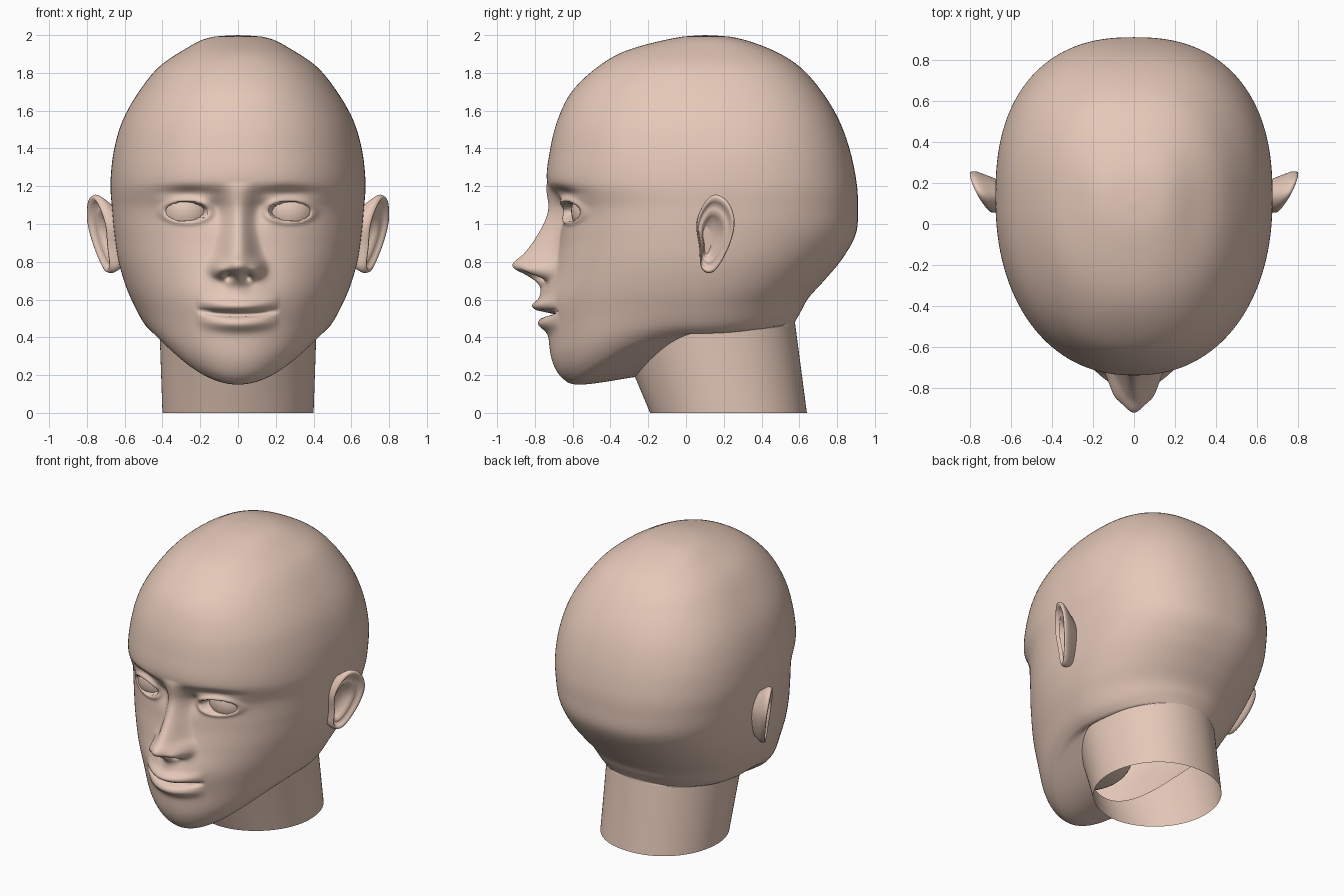
import bpy, bmesh, math
from math import sin, cos, pi, exp

if "Cube" in bpy.data.objects:
    bpy.data.objects.remove(bpy.data.objects["Cube"])

skin = bpy.data.materials.new("skin")
skin.diffuse_color = (0.78, 0.58, 0.48, 1)
skin.use_nodes = True
skin.node_tree.nodes["Principled BSDF"].inputs["Base Color"].default_value = skin.diffuse_color


def catmull(p0, p1, p2, p3, t):
    return [0.5 * (2*b + (c-a)*t + (2*a-5*b+4*c-d)*t*t + (3*b-a-3*c+d)*t**3)
            for a, b, c, d in zip(p0, p1, p2, p3)]


def table(pts, z):
    """Smooth lookup in a list of (z, value) with z falling."""
    if z >= pts[0][0]:
        return pts[0][1]
    if z <= pts[-1][0]:
        return pts[-1][1]

    def slope(i):
        a, b = pts[max(i-1, 0)], pts[min(i+1, len(pts)-1)]
        return (b[1]-a[1]) / (b[0]-a[0])
    for i in range(len(pts)-1):
        (z0, v0), (z1, v1) = pts[i], pts[i+1]
        if z >= z1:
            d = z1 - z0
            t = (z - z0) / d
            return ((2*t**3-3*t*t+1)*v0 + (t**3-2*t*t+t)*d*slope(i)
                    + (3*t*t-2*t**3)*v1 + (t**3-t*t)*d*slope(i+1))


def smooth(a, b, v):
    t = min(max((v-a)/(b-a), 0), 1)
    return t*t*(3-2*t)


def make(name, rings, mirror=False, cap=False):
    """Skin closed rings of points into one smooth object."""
    bm = bmesh.new()
    vs = [[bm.verts.new(p) for p in r] for r in rings]
    n = len(rings[0])
    for a, b in zip(vs, vs[1:]):
        for i in range(n):
            j = (i+1) % n
            bm.faces.new((a[i], b[i], b[j], a[j]))
    if cap:
        bm.faces.new(vs[-1])
    bmesh.ops.remove_doubles(bm, verts=bm.verts, dist=1e-5)
    bmesh.ops.recalc_face_normals(bm, faces=bm.faces)
    me = bpy.data.meshes.new(name)
    bm.to_mesh(me)
    bm.free()
    return finish(bpy.data.objects.new(name, me), mirror)


def finish(ob, mirror=False):
    bpy.context.scene.collection.objects.link(ob)
    ob.data.materials.append(skin)
    ob.data.shade_smooth()
    if mirror:
        m = ob.modifiers.new("mirror", 'MIRROR')
        ref = bpy.data.objects.get("head")
        m.mirror_object = ref
    return ob


# Head rings: front z, front y, side z, side y, half width, back z, back y
ROWS = [
    (2.00, .10, 2.00, .10, .00, 2.00, .10),
    (1.985, -.06, 1.985, .12, .16, 1.985, .27),
    (1.92, -.31, 1.92, .12, .29, 1.92, .46),
    (1.83, -.47, 1.83, .12, .42, 1.83, .605),
    (1.70, -.605, 1.70, .12, .525, 1.70, .72),
    (1.55, -.68, 1.55, .12, .61, 1.55, .81),
    (1.39, -.72, 1.39, .13, .657, 1.39, .868),
    (1.22, -.735, 1.22, .13, .675, 1.22, .903),
    (1.08, -.67, 1.08, .12, .667, 1.09, .91),
    (.92, -.675, .95, .10, .655, .95, .90),
    (.76, -.705, .80, .08, .632, .82, .83),
    (.60, -.735, .66, .06, .59, .71, .74),
    (.44, -.73, .55, .04, .54, .61, .65),
    (.28, -.71, .47, .03, .495, .54, .61),
    (.18, -.65, .43, .03, .455, .49, .582),
    (.15, -.55, .42, .05, .425, .48, .578),
    (.19, -.27, .43, .10, .415, .47, .578),
]
NECK_END = (0, -.19, 0, .22, .40, 0, .64)

NOSE_H = [(1.22, 0), (1.12, .045), (1.04, .072), (.95, .11), (.84, .172), (.795, .215),
          (.765, .205), (.735, .14), (.70, .07), (.66, .02), (.60, 0)]
NOSE_W = [(1.2, .10), (1.04, .10), (.95, .115), (.84, .145), (.795, .165), (.735, .165),
          (.69, .10), (.60, .06)]


def bump(x, z, cx, cz, sx, sz, amp):
    return amp * exp(-((x-cx)/sx)**2 - ((z-cz)/sz)**2)


def features(x, z):
    """How far the face stands out toward the front at (x, z)."""
    x = abs(x)
    # nose, wings and nostrils
    u = min(x / table(NOSE_W, z), 1)
    d = table(NOSE_H, z) * 0.5 * (1 + cos(pi*u))
    d += bump(x, z, .10, .755, .042, .045, .06)
    d += bump(x, z, .05, .722, .022, .018, -.07)
    # lips and mouth slit
    d += bump(x, z, 0, .60, .18, .10, .035)
    f = max(0, 1 - (x/.22)**2)
    zm = z - .018 * (x/.2)**2
    d += f * (bump(0, zm, 0, .565, 1, .033, .048) + bump(0, zm, 0, .47, 1, .036, .045)
              + bump(0, zm, 0, .522, 1, .011, -.085))
    # brow crease, inner corner and eye opening
    d += bump(x, z, .26, 1.165, .13, .032, -.035)
    d += bump(x, z, .12, 1.08, .045, .07, -.03)
    e = math.hypot((x-.272)/.112, (z-1.067)/.052)
    d += .014 * exp(-((e-1.15)/.22)**2) - .075 * (1 - smooth(.84, 1.0, e))
    return d


SEG = 240


def ring(row, face=True):
    zf, yf, zs, ys, w, zb, yb = row
    k = smooth(.45, 1.1, zf)
    pts = []
    for i in range(SEG):
        s = 2*pi*i/SEG
        t = s - .5*sin(s)
        c, sn = cos(t), sin(t)
        n = 1.95 + .25*k if c > 0 else 2.1 + .3*k
        x = math.copysign(abs(sn)**(2/n), sn) * w
        q = abs(c)**(2/n)
        y = ys + ((yf if c > 0 else yb) - ys) * q
        z = zs + ((zf if c > 0 else zb) - zs) * c*c
        if face and c > 0 and .3 < z < 1.4 and abs(x) < .6:
            y -= features(x, z)
        pts.append((x, y, z))
    return pts


# Head
rings = []
last = len(ROWS) - 1
for i in range(last):
    steps = 5 if i < 6 else 14
    for j in range(steps):
        p = [ROWS[min(max(i+k, 0), last)] for k in (-1, 0, 1, 2)]
        rings.append(ring(catmull(*p, j/steps)))
rings.append(ring(ROWS[-1]))
make("head", rings)

# Open neck
make("neck", [ring([a + (b-a)*j/6 for a, b in zip(ROWS[-1], NECK_END)], False)
              for j in range(7)])

# Ears: one outline, scaled into back, rim, groove, ridge and bowl
OUT = [(.15, 1.155), (.22, 1.12), (.257, 1.02), (.235, .90), (.175, .78),
       (.125, .74), (.08, .77), (.07, .88), (.055, 1.0), (.09, 1.10)]
outline = []
for i in range(len(OUT)):
    p = [OUT[(i+k) % len(OUT)] for k in (-1, 0, 1, 2)]
    outline += [catmull(*p, j/5) for j in range(5)]
SHELL = [(.45, -.14), (.75, -.07), (.92, -.025), (.985, -.005), (1, .012), (.97, .027),
         (.91, .03), (.84, .018), (.78, .0), (.70, .004), (.62, .006), (.54, -.012),
         (.42, -.035), (.2, -.045)]
ear = []
for sc, off in SHELL:
    r = []
    for y, z in outline:
        yy = .14 - .02*(1-sc) + (y-.14)*sc
        zz = .95 - .04*(1-sc) + (z-.95)*sc
        r.append((.665 + (yy-.06)*.5 + (zz-.95)*.15 + off, yy, zz))
    ear.append(r)
make("ears", ear, mirror=True, cap=True)


# Eyeballs and the mouth bag inside the head
def ellipsoid(name, c, r, mirror=False):
    bm = bmesh.new()
    bmesh.ops.create_uvsphere(bm, u_segments=32, v_segments=20, radius=1)
    for v in bm.verts:
        v.co = [c[k] + v.co[k]*r[k] for k in range(3)]
    me = bpy.data.meshes.new(name)
    bm.to_mesh(me)
    bm.free()
    finish(bpy.data.objects.new(name, me), mirror)


ellipsoid("eyeballs", (.273, -.468, 1.067), (.14, .14, .14), True)
ellipsoid("mouth_bag", (0, -.40, .50), (.22, .27, .13))
